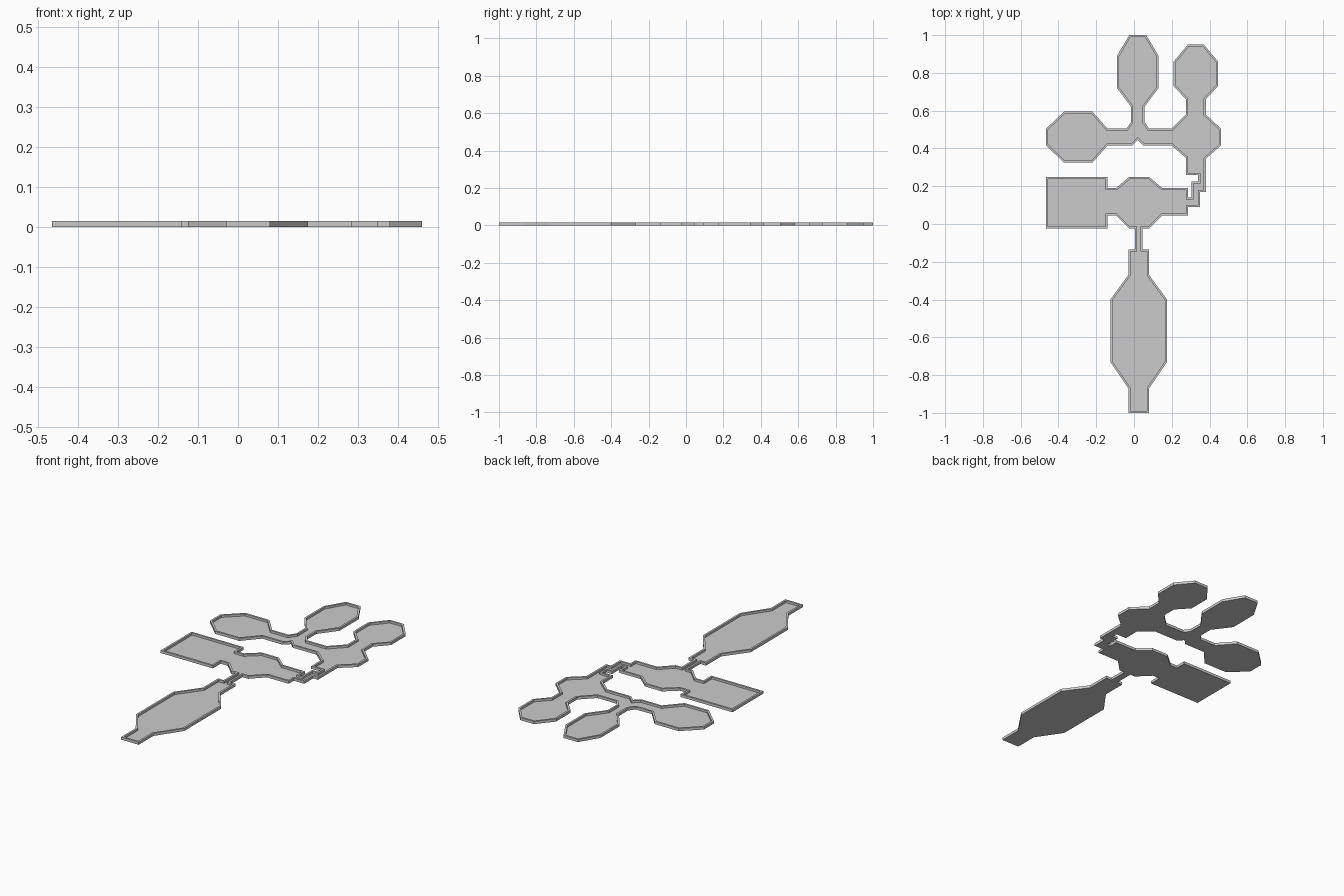
import bpy, bmesh
from mathutils import Vector

if "Cube" in bpy.data.objects:
    bpy.data.objects.remove(bpy.data.objects["Cube"])

HEIGHT, FLOOR, WALL = 0.015, 0.003, 0.011


def mirror(path, axis, c):
    """Path followed by its reflection (in reverse order) about axis = c."""
    out = list(path)
    for p in reversed(path):
        q = list(p)
        q[axis] = 2 * c - q[axis]
        out.append(tuple(q))
    return out


def inset(pts, d):
    """Mitred inward offset of a counter-clockwise outline."""
    res, n = [], len(pts)
    for i in range(n):
        a, b, c = (Vector(pts[(i + k) % n]) for k in (-1, 0, 1))
        e1, e2 = (b - a).normalized(), (c - b).normalized()
        n1, n2 = Vector((-e1.y, e1.x)), Vector((-e2.y, e2.x))
        res.append(tuple(b + (n1 + n2) * (d / (1 + n1.dot(n2)))))
    return res


def make_object(name, bm):
    bmesh.ops.recalc_face_normals(bm, faces=bm.faces)
    me = bpy.data.meshes.new(name)
    bm.to_mesh(me)
    bm.free()
    bpy.context.collection.objects.link(bpy.data.objects.new(name, me))


# Long south chamber, split at its bottom middle so the outline starts there
south = [(.08, -1), (.08, -.87), (.175, -.73), (.175, -.4), (.08, -.27),
         (.08, -.135), (.045, -.135), (.045, -.025)]
south_pair = mirror(south, 0, .025)
south_right, south_left = south_pair[:len(south)], south_pair[len(south):]

# Central chamber and outer side of the stepped passage
east_passage = [(.08, -.025), (.15, .045), (.285, .045), (.285, .09), (.35, .09),
                (.35, .17), (.38, .17), (.38, .345)]
# Junction room and the room north of it
junction = [(.46, .415), (.46, .505), (.38, .58)]
northeast = mirror([(.38, .66), (.445, .73), (.445, .86), (.37, .95)], 0, .3275)
junction_left = [(.275, .58), (.2, .505), (.08, .505)]
# North room and west room
north = mirror([(.055, .54), (.055, .62), (.13, .72), (.13, .89), (.065, 1)], 0, .02)
west = [(-.04, .505)] + mirror([(-.14, .505), (-.22, .595), (-.37, .595),
                                (-.465, .505)], 1, .46)
# Inner side of the passages, back to the central chamber
inner_passage = [(-.01, .415), (.02, .445), (.05, .415), (.2, .415), (.275, .35),
                 (.275, .26), (.34, .26), (.34, .225), (.305, .225), (.305, .14),
                 (.285, .14), (.285, .19), (.15, .19), (.08, .25), (-.025, .25),
                 (-.095, .19)]
# Square store room
store = [(-.14, .19), (-.14, .25), (-.465, .25), (-.465, -.025), (-.14, -.025),
         (-.14, .045), (-.095, .045), (-.025, -.025)]

outline = (south_right + east_passage + junction + northeast + junction_left
           + north + west + inner_passage + store + south_left)
inner = inset(outline, WALL)

# Floor slab
bm = bmesh.new()
face = bm.faces.new([bm.verts.new((x, y, 0)) for x, y in inner])
ext = bmesh.ops.extrude_face_region(bm, geom=[face], use_keep_orig=True)
bmesh.ops.translate(bm, vec=(0, 0, FLOOR),
                    verts=[g for g in ext["geom"] if isinstance(g, bmesh.types.BMVert)])
bmesh.ops.triangulate(bm, faces=[f for f in bm.faces if len(f.verts) > 4])
make_object("floor", bm)

# Perimeter wall: rectangular section swept round the outline
bm = bmesh.new()
loops = [[bm.verts.new((x, y, z)) for x, y in pts]
         for pts, z in ((outline, 0), (outline, HEIGHT), (inner, HEIGHT), (inner, 0))]
n = len(outline)
for k in range(4):
    a, b = loops[k], loops[(k + 1) % 4]
    for i in range(n):
        j = (i + 1) % n
        bm.faces.new((a[i], a[j], b[j], b[i]))
make_object("perimeter_wall", bm)
